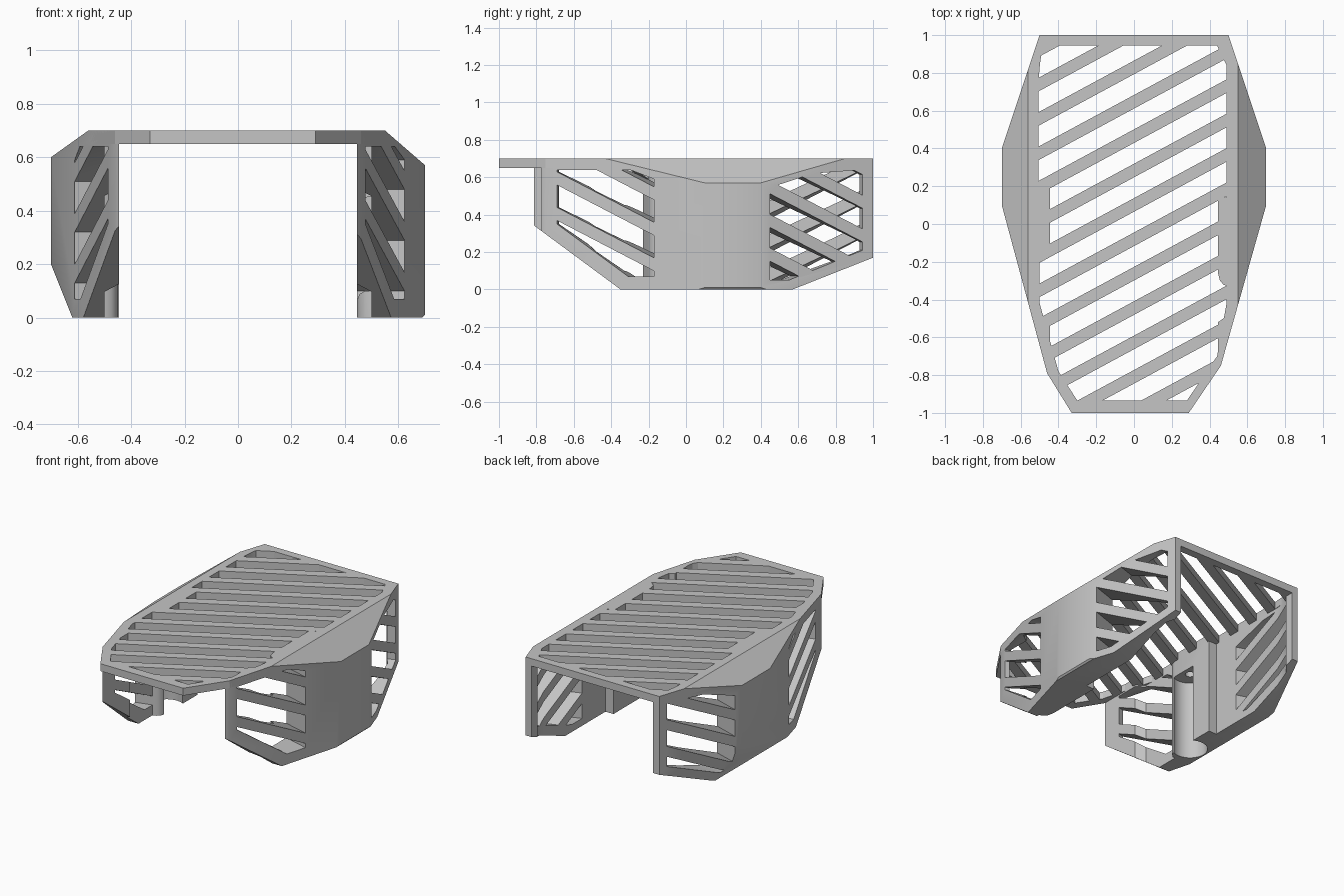
import bpy, bmesh
from mathutils import Vector

cube = bpy.data.objects.get("Cube")
if cube:
    bpy.data.objects.remove(cube, do_unlink=True)

grey = bpy.data.materials.new("matte grey")
grey.use_nodes = True
GREY = (0.56, 0.56, 0.56, 1)
grey.diffuse_color = GREY
grey.node_tree.nodes["Principled BSDF"].inputs["Base Color"].default_value = GREY

TOP, UNDER = 0.70, 0.65


def add_prism(bm, points, offset):
    """Extrude a flat polygon along offset."""
    face = bm.faces.new([bm.verts.new(p) for p in points])
    new = bmesh.ops.extrude_face_region(bm, geom=[face])["geom"]
    bmesh.ops.translate(bm, vec=offset, verts=[g for g in new if isinstance(g, bmesh.types.BMVert)])


def finish(bm, name):
    bmesh.ops.recalc_face_normals(bm, faces=bm.faces)
    mesh = bpy.data.meshes.new(name)
    bm.to_mesh(mesh)
    bm.free()
    obj = bpy.data.objects.new(name, mesh)
    mesh.materials.append(grey)
    bpy.context.collection.objects.link(obj)
    return obj


def trim(bm, point, normal):
    """Cut away everything on the normal side of a plane and cap it."""
    bmesh.ops.bisect_plane(bm, geom=bm.verts[:] + bm.edges[:] + bm.faces[:], dist=1e-5,
                           plane_co=point, plane_no=normal, clear_outer=True)
    bmesh.ops.holes_fill(bm, edges=[e for e in bm.edges if e.is_boundary])


def carve(obj, cutter):
    cutter.hide_render = True
    mod = obj.modifiers.new("carve", "BOOLEAN")
    mod.operation, mod.solver, mod.object = "DIFFERENCE", "EXACT", cutter
    bpy.context.view_layer.objects.active = obj
    bpy.ops.object.modifier_apply(modifier=mod.name)
    bpy.data.objects.remove(cutter, do_unlink=True)


def clip(poly, slope, level, sign):
    """Keep the part of a 2D polygon above (sign 1) or below (-1) a sloped line."""
    def dist(p):
        return sign * (p[1] - slope * p[0] - level)
    out = []
    for a, b in zip(poly, poly[1:] + poly[:1]):
        da, db = dist(a), dist(b)
        if da >= 0:
            out.append(a)
        if da * db < 0:
            t = da / (da - db)
            out.append((a[0] + t * (b[0] - a[0]), a[1] + t * (b[1] - a[1])))
    return out


def slots(window, slope, first, pitch, bar):
    """Openings left between parallel diagonal bars across a window."""
    result = []
    for k in range(-20, 20):
        low = first + k * pitch + bar / 2
        piece = clip(clip(window, slope, low, 1), slope, low + pitch - bar, -1)
        if len(piece) > 2:
            result.append(piece)
    return result


def chamfer(bm, side, edge, corner):
    """Bevel a long outer edge through two (x, z) points."""
    dx, dz = corner[0] - edge[0], corner[1] - edge[1]
    normal = Vector((-dz, dx))
    if normal.x < 0:
        normal = -normal
    trim(bm, (side * edge[0], 0, edge[1]), (side * normal.x, 0, normal.y))


# Per-side dimensions: outer plan, wall front end, bevels, boss ends, window end, rear bar level
SIDES = {
    1: dict(name="left", plan=[(0.5, 1), (0.7, 0.4), (0.7, 0.1), (0.46, -0.75), (0.29, -1)],
            tip=(0.445, -0.772), upper=[(0.55, TOP), (0.7, 0.57)], lower=[(0.69, 0), (0.7, 0.01)],
            boss=(-0.33, 0.14), window_end=-0.17, rear_bar=0.6),
    -1: dict(name="right", plan=[(0.5, 1), (0.7, 0.4), (0.7, 0.1), (0.46, -0.79), (0.33, -1)],
             tip=(0.445, -0.813), upper=[(0.56, TOP), (0.7, 0.6)], lower=[(0.62, 0), (0.7, 0.2)],
             boss=(-0.2, 0.2), window_end=-0.23, rear_bar=0.0),
}

# Top plate with bevelled flanks and diagonal slots
outline = SIDES[1]["plan"] + [(-x, y) for x, y in reversed(SIDES[-1]["plan"])]
bm = bmesh.new()
add_prism(bm, [(x, y, UNDER) for x, y in outline], (0, 0, TOP - UNDER))
for side, d in SIDES.items():
    chamfer(bm, side, *d["upper"])
plate = finish(bm, "top_plate")

vent = [(-0.49, 0.945), (0.44, 0.945), (0.49, 0.84), (0.49, -0.42), (0.44, -0.7),
        (0.28, -0.935), (-0.3, -0.935), (-0.4, -0.78), (-0.45, -0.6), (-0.505, -0.4), (-0.51, 0.7)]
bm = bmesh.new()
for piece in slots(vent, 0.54, 1.011, 0.182, 0.072):
    add_prism(bm, [(x, y, 0.5) for x, y in piece], (0, 0, 0.4))
carve(plate, finish(bm, "vent_cutter"))


def inner_face(front, back):
    """Stepped inner plan with a round-nosed thick boss between front and back."""
    return [(0.445, -0.52), (0.5, -0.48), (0.5, front), (0.475, front + 0.008),
            (0.455, front + 0.03), (0.445, front + 0.07), (0.445, back), (0.505, back),
            (0.505, 0.8), (0.49, 0.9), (0.455, 0.94), (0.455, 1)]


def cut_windows(bm, pieces, side, start, end):
    """Prisms square to the outer wall segment running from start to end in plan."""
    run = (end[0] - start[0]) / (end[1] - start[1])
    inward = Vector((-1, run)).normalized()
    for piece in pieces:
        points = [(side * (start[0] + (y - start[1]) * run - 0.05 * inward.x),
                   y - 0.05 * inward.y, z) for y, z in piece]
        add_prism(bm, points, (side * 0.35 * inward.x, 0.35 * inward.y, 0))


back_window = [(0.45, 0.05), (0.55, 0.05), (0.945, 0.21), (0.945, 0.64), (0.68, 0.62), (0.45, 0.545)]

# Side walls
for side, d in SIDES.items():
    plan, end = d["plan"], d["window_end"]
    bm = bmesh.new()
    loop = plan[:4] + [d["tip"]] + inner_face(*d["boss"])
    add_prism(bm, [(side * x, y, 0) for x, y in loop], (0, 0, TOP))
    chamfer(bm, side, *d["upper"])
    chamfer(bm, side, *d["lower"])
    trim(bm, (0, -0.35, 0), (0, -0.34, -0.46))
    trim(bm, (0, 0.57, 0), (0, 0.17, -0.43))
    wall = finish(bm, d["name"] + "_wall")

    # Barred windows
    front_window = [(-0.69, 0.64), (-0.69, 0.35), (-0.31, 0.07), (end, 0.07), (end, 0.59), (-0.3, 0.64)]
    bm = bmesh.new()
    cut_windows(bm, slots(front_window, -0.52, 0.045, 0.19, 0.07), side, plan[3], plan[2])
    cut_windows(bm, slots(back_window, -0.52 * side, d["rear_bar"], 0.18, 0.07), side, plan[1], plan[0])
    carve(wall, finish(bm, "window_cutter"))

    # Rounded pocket with a screw hole in its ceiling, on the right wall only
    if side < 0:
        for radius, height in ((0.11, 0.54), (0.03, 0.62)):
            bpy.ops.mesh.primitive_cylinder_add(vertices=32, radius=radius, depth=height + 0.1,
                                                location=(-0.5, -0.05, (height - 0.1) / 2))
            carve(wall, bpy.context.object)

    bpy.ops.object.select_all(action="DESELECT")
    wall.select_set(True)
    bpy.context.view_layer.objects.active = wall
    bpy.ops.object.shade_smooth_by_angle(angle=0.6)
